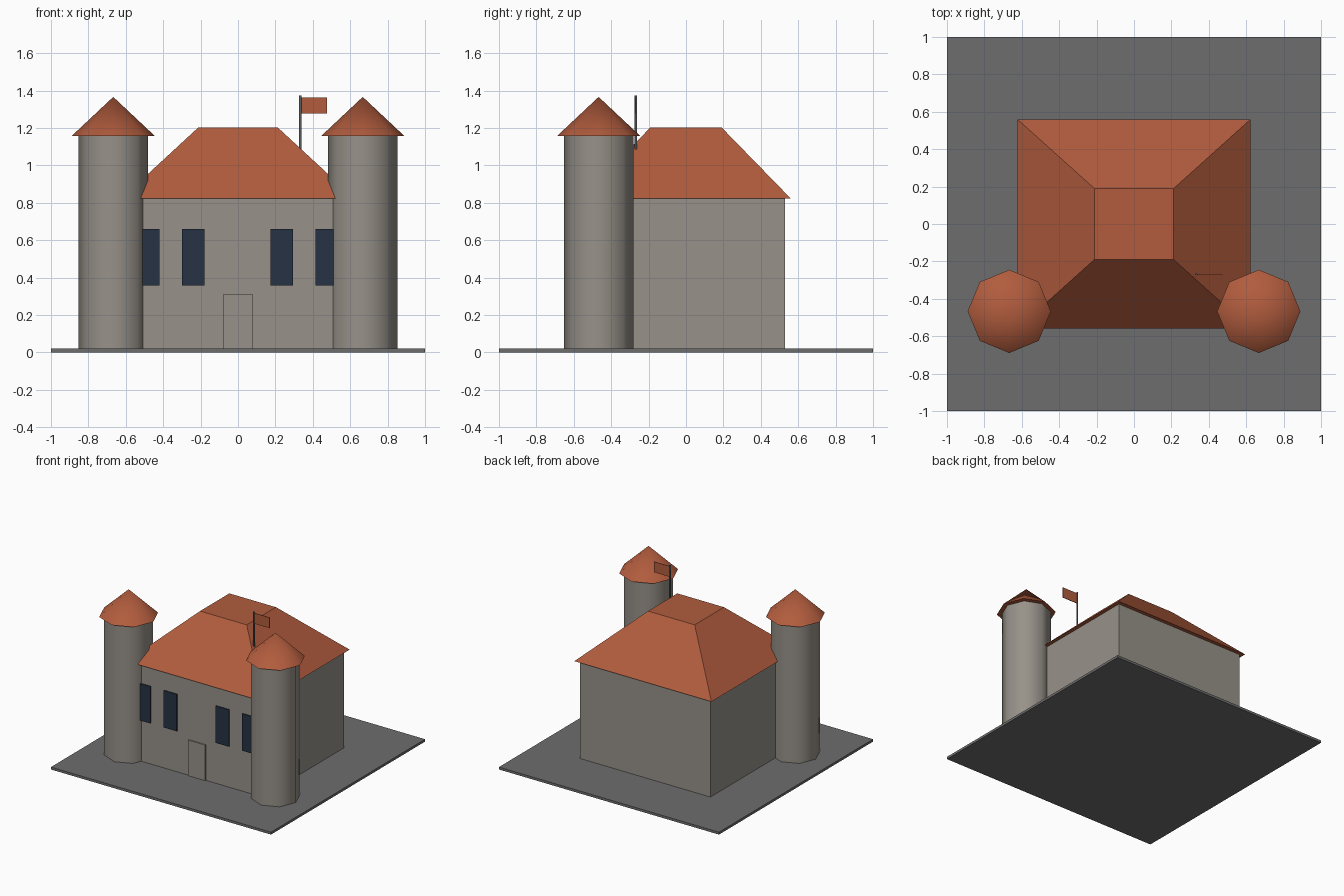
import bpy
import bmesh
from math import radians

cube = bpy.data.objects.get("Cube")
if cube:
    bpy.data.objects.remove(cube, do_unlink=True)


def material(name, rgb):
    mat = bpy.data.materials.new(name)
    mat.use_nodes = True
    colour = (*rgb, 1)
    mat.diffuse_color = colour
    mat.node_tree.nodes["Principled BSDF"].inputs["Base Color"].default_value = colour
    return mat


STONE = material("warm grey stone", (0.31, 0.285, 0.25))
TILE = material("terracotta tile", (0.44, 0.107, 0.047))
SLATE = material("dark grey paving", (0.155, 0.155, 0.155))
GLASS = material("navy glass", (0.019, 0.032, 0.057))
METAL = material("grey metal", (0.11, 0.12, 0.125))


def add_object(name, bm, mat):
    bmesh.ops.recalc_face_normals(bm, faces=bm.faces)
    mesh = bpy.data.meshes.new(name)
    bm.to_mesh(mesh)
    bm.free()
    mesh.materials.append(mat)
    obj = bpy.data.objects.new(name, mesh)
    bpy.context.collection.objects.link(obj)
    return obj


def box(name, mat, x, y, z):
    """Box from (low, high) ranges on each axis."""
    bm = bmesh.new()
    bmesh.ops.create_cube(bm, size=1)
    for v in bm.verts:
        v.co = [low + (c + 0.5) * (high - low)
                for c, (low, high) in zip(v.co, (x, y, z))]
    return add_object(name, bm, mat)


def column(name, mat, centre, z, bottom, top, sides):
    """Upright prism or cone with softly shaded sides."""
    bm = bmesh.new()
    bmesh.ops.create_cone(bm, cap_ends=True, segments=sides, radius1=bottom,
                          radius2=top, depth=z[1] - z[0])
    bmesh.ops.translate(bm, verts=bm.verts, vec=(*centre, sum(z) / 2))
    obj = add_object(name, bm, mat)
    bpy.ops.object.select_all(action="DESELECT")
    obj.select_set(True)
    bpy.context.view_layer.objects.active = obj
    bpy.ops.object.shade_smooth_by_angle(angle=radians(50))
    return obj


GROUND, EAVES, RIDGE = 0.02, 0.823, 1.203
FRONT = -0.53

# Ground and main hall
box("ground_slab", SLATE, (-1, 1), (-1, 1), (0, GROUND))
box("hall_walls", STONE, (-0.593, 0.593), (FRONT, -FRONT), (GROUND, EAVES))

# Hipped roof with a flat top
roof = box("hall_roof", TILE, (-0.623, 0.623), (-0.56, 0.56), (EAVES, RIDGE))
for v in roof.data.vertices:
    if v.co.z > 1:
        v.co.x *= 0.212 / 0.623
        v.co.y *= 0.19 / 0.56

# Door and windows
box("front_door", STONE, (-0.078, 0.078), (FRONT - 0.009, FRONT), (GROUND, 0.313))
for label, x in (("right_outer", -0.48), ("right_inner", -0.24),
                 ("left_inner", 0.235), ("left_outer", 0.475)):
    box(label + "_window", GLASS, (x - 0.06, x + 0.06),
        (FRONT - 0.009, FRONT), (0.357, 0.66))

# Corner towers
for label, side in (("right", -1), ("left", 1)):
    centre = (side * 0.667, -0.467)
    column(label + "_tower", STONE, centre, (GROUND, 1.158), 0.185, 0.185, 8)
    column(label + "_tower_roof", TILE, centre, (1.157, 1.366), 0.2225, 0, 8)

# Flag
column("flagpole", METAL, (0.333, -0.268), (1.05, 1.373), 0.007, 0.007, 8)
box("flag", TILE, (0.335, 0.477), (-0.27, -0.266), (1.277, 1.364))
